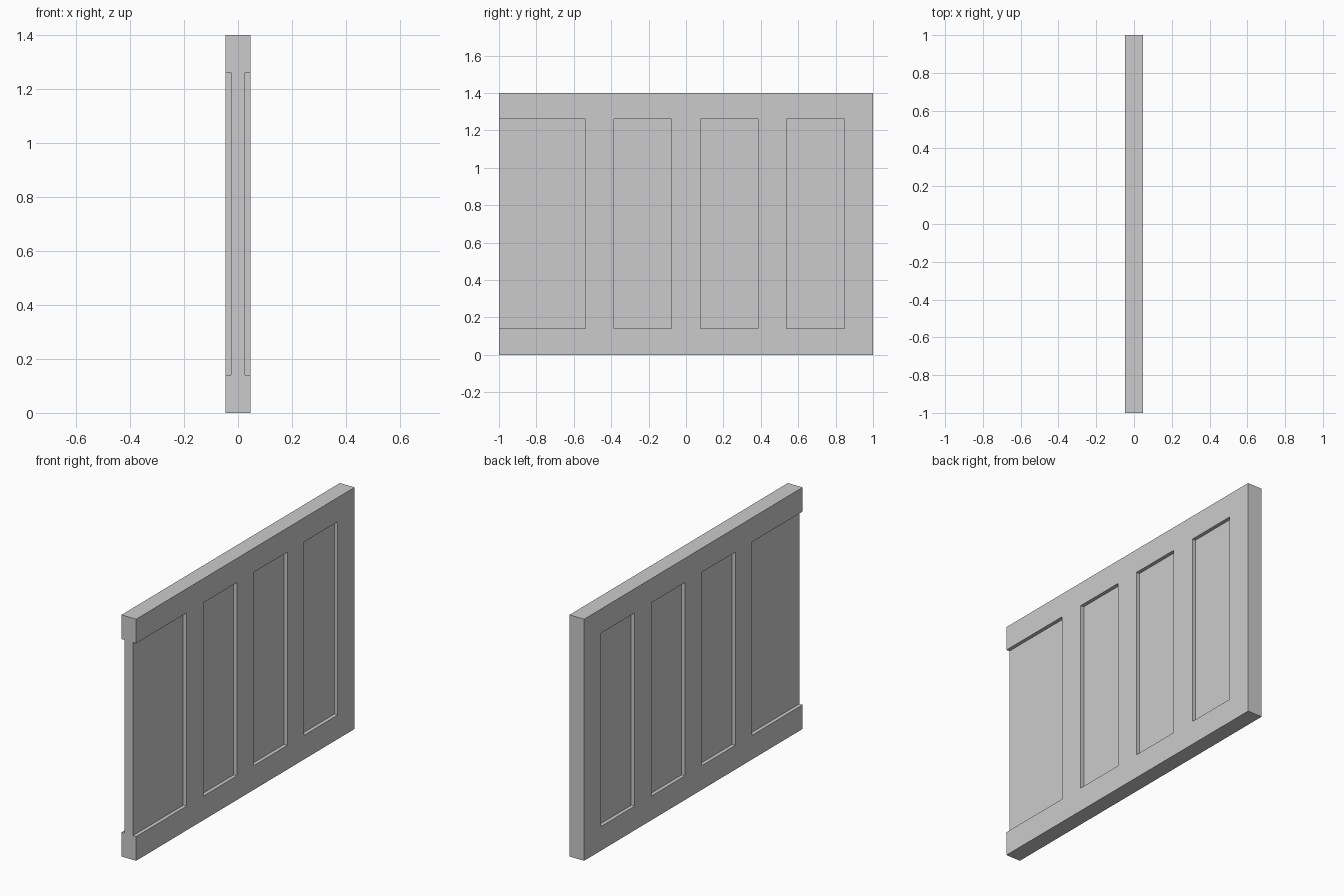
import bpy, bmesh
from mathutils import Matrix

if "Cube" in bpy.data.objects:
    bpy.data.objects.remove(bpy.data.objects["Cube"])

HALF_T = 0.047          # half thickness of the frame
CORE = 0.026            # half thickness of the recessed panels
H, Z0, Z1 = 1.4, 0.14, 1.26
U = 2 / 13              # stile width; each recess is two stiles wide


def add_box(bm, x, y, z):
    """Box between (min, max) pairs on each axis."""
    size = [b - a for a, b in (x, y, z)]
    mid = [(a + b) / 2 for a, b in (x, y, z)]
    bmesh.ops.create_cube(bm, size=1, matrix=Matrix.Translation(mid) @ Matrix.Diagonal((*size, 1)))


def make_object(name, boxes):
    bm = bmesh.new()
    for b in boxes:
        add_box(bm, *b)
    me = bpy.data.meshes.new(name)
    bm.to_mesh(me)
    bm.free()
    ob = bpy.data.objects.new(name, me)
    bpy.context.collection.objects.link(ob)
    return ob


# Solid slab
panel = make_object("wall_panel", [((-HALF_T, HALF_T), (-1, 1), (0, H))])

# Recesses on both faces; the first one runs out through the open end
recesses = []
for i in range(4):
    y1 = -1 + 3 * U * (i + 1)
    y0 = -1.1 if i == 0 else y1 - 2 * U
    for x in ((CORE, 0.1), (-0.1, -CORE)):
        recesses.append((x, (y0, y1), (Z0, Z1)))
cutter = make_object("recess_cutter", recesses)
cutter.hide_render = True

# Cut the recesses and discard the cutter
mod = panel.modifiers.new("recesses", 'BOOLEAN')
mod.operation = 'DIFFERENCE'
mod.solver = 'EXACT'
mod.object = cutter
bpy.context.view_layer.objects.active = panel
bpy.ops.object.modifier_apply(modifier=mod.name)
bpy.data.objects.remove(cutter)
